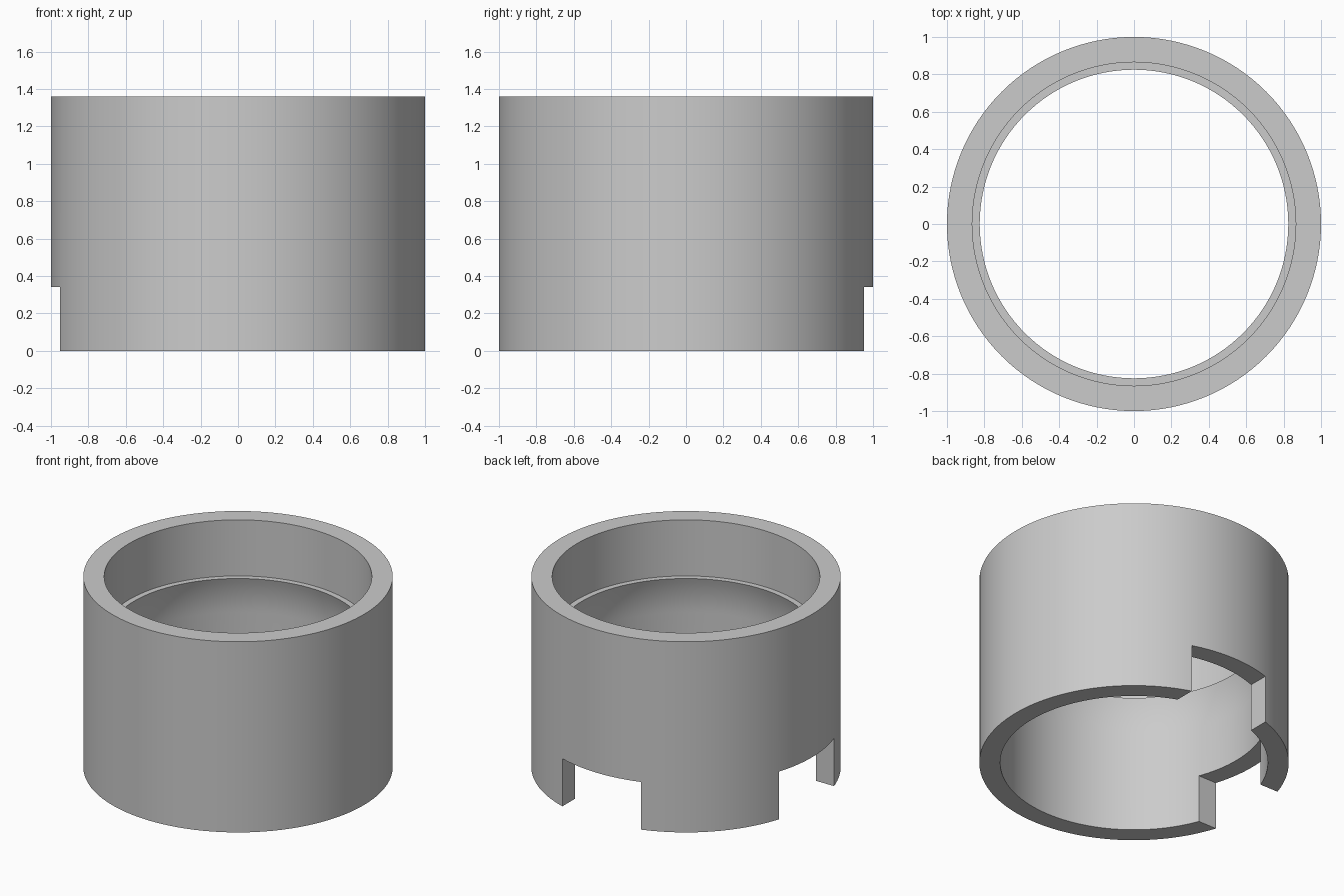
import bpy, bmesh, math
from mathutils import Matrix

cube = bpy.data.objects.get("Cube")
if cube:
    bpy.data.objects.remove(cube, do_unlink=True)

SEGMENTS = 128
HEIGHT, BORE, LIP = 1.36, 0.865, 0.825
CUP_Z = 0.70            # centre of the spherical seat under the lip
NOTCH_W, NOTCH_H = 0.62, 0.34

grey = bpy.data.materials.new("plain grey")
grey.use_nodes = True
colour = (0.6, 0.6, 0.6, 1)
grey.diffuse_color = colour
grey.node_tree.nodes["Principled BSDF"].inputs["Base Color"].default_value = colour


def add_object(name, bm):
    mesh = bpy.data.meshes.new(name)
    bmesh.ops.recalc_face_normals(bm, faces=bm.faces)
    bm.to_mesh(mesh)
    bm.free()
    obj = bpy.data.objects.new(name, mesh)
    bpy.context.collection.objects.link(obj)
    mesh.materials.append(grey)
    return obj


# Collar wall: straight bore, spherical seat closing in to the lip, wider upper bore
profile = [(1, 0), (1, HEIGHT), (BORE, HEIGHT)]
end_angle = math.acos(LIP / BORE)
lip_z = CUP_Z + BORE * math.sin(end_angle)
profile.append((BORE, lip_z))
for i in range(8, -1, -1):
    a = end_angle * i / 8
    profile.append((BORE * math.cos(a), CUP_Z + BORE * math.sin(a)))
profile.append((BORE, 0))

bm = bmesh.new()
verts = [bm.verts.new((r, 0, z)) for r, z in profile]
edges = [bm.edges.new((verts[i - 1], verts[i])) for i in range(len(verts))]
bmesh.ops.spin(bm, geom=verts + edges, cent=(0, 0, 0), axis=(0, 0, 1),
               angle=math.tau, steps=SEGMENTS, use_merge=True)
bmesh.ops.remove_doubles(bm, verts=bm.verts, dist=1e-5)
collar = add_object("collar", bm)

# Two parallel-sided notches in the bottom edge, at the back and the right
for name, turn in (("back_notch_cutter", 90), ("right_notch_cutter", 180)):
    bm = bmesh.new()
    bmesh.ops.create_cube(bm, size=1, matrix=(
        Matrix.Rotation(math.radians(turn), 4, "Z")
        @ Matrix.Translation((0.95, 0, 0))
        @ Matrix.Diagonal((0.9, NOTCH_W, 2 * NOTCH_H, 1))))
    cutter = add_object(name, bm)
    cutter.hide_render = True
    cutter.hide_set(True)
    cut = collar.modifiers.new(name, "BOOLEAN")
    cut.operation = "DIFFERENCE"
    cut.solver = "EXACT"
    cut.object = cutter

# Apply the cuts, remove the helpers, then smooth the curved walls
bpy.context.view_layer.objects.active = collar
collar.select_set(True)
for cut in list(collar.modifiers):
    cutter = cut.object
    bpy.ops.object.modifier_apply(modifier=cut.name)
    bpy.data.objects.remove(cutter, do_unlink=True)
bpy.ops.object.shade_smooth_by_angle(angle=math.radians(30))
